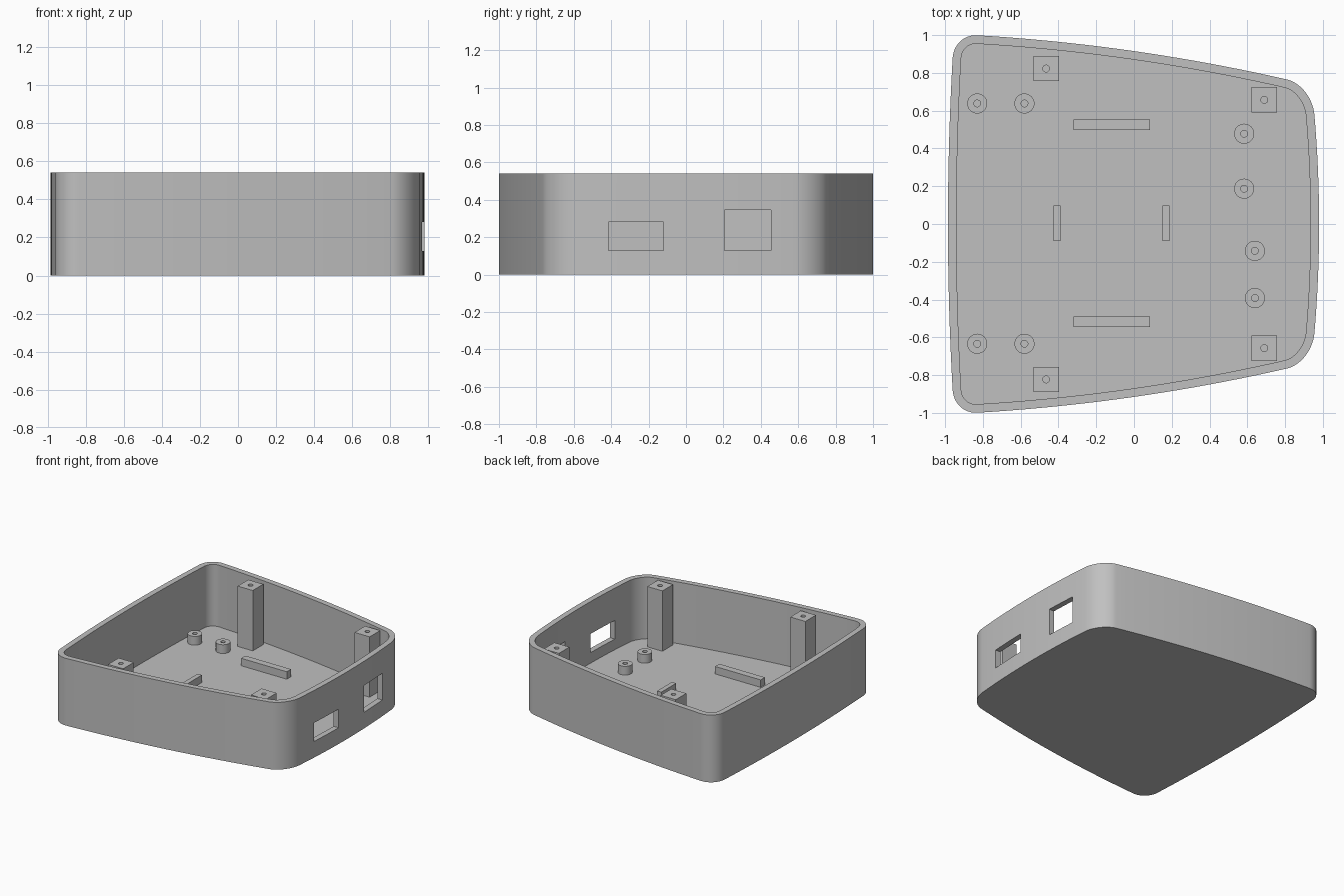
import bpy
import bmesh
from mathutils import Vector
from mathutils.geometry import interpolate_bezier

if "Cube" in bpy.data.objects:
    bpy.data.objects.remove(bpy.data.objects["Cube"])

HEIGHT, FLOOR, WALL = 0.54, 0.045, 0.045

grey = bpy.data.materials.new("plain grey")
grey.use_nodes = True
grey.diffuse_color = (0.53, 0.53, 0.53, 1)
grey.node_tree.nodes["Principled BSDF"].inputs["Base Color"].default_value = grey.diffuse_color


def finish(bm, name):
    bmesh.ops.recalc_face_normals(bm, faces=bm.faces)
    mesh = bpy.data.meshes.new(name)
    bm.to_mesh(mesh)
    bm.free()
    mesh.materials.append(grey)
    obj = bpy.data.objects.new(name, mesh)
    bpy.context.collection.objects.link(obj)
    return obj


def box(name, x0, x1, y0, y1, z0, z1):
    bm = bmesh.new()
    bmesh.ops.create_cube(bm, size=1)
    bmesh.ops.scale(bm, verts=bm.verts, vec=(x1 - x0, y1 - y0, z1 - z0))
    bmesh.ops.translate(bm, verts=bm.verts,
                        vec=((x0 + x1) / 2, (y0 + y1) / 2, (z0 + z1) / 2))
    return finish(bm, name)


def cylinder(name, x, y, radius, z0, z1):
    bm = bmesh.new()
    bmesh.ops.create_cone(bm, cap_ends=True, segments=32, radius1=radius,
                          radius2=radius, depth=z1 - z0)
    bmesh.ops.translate(bm, verts=bm.verts, vec=(x, y, (z0 + z1) / 2))
    return finish(bm, name)


def select_only(obj):
    bpy.ops.object.select_all(action="DESELECT")
    obj.select_set(True)
    bpy.context.view_layer.objects.active = obj


def cut(obj, cutter):
    mod = obj.modifiers.new("cut", "BOOLEAN")
    mod.operation, mod.solver, mod.object = "DIFFERENCE", "EXACT", cutter
    select_only(obj)
    bpy.ops.object.modifier_apply(modifier=mod.name)
    bpy.data.objects.remove(cutter)


def smooth(obj):
    select_only(obj)
    bpy.ops.object.shade_smooth_by_angle()


def curve(start, control, end, steps, pull):
    """Bezier from start to end, both handles pulled toward one control point."""
    a, c, b = (Vector((*p, 0)) for p in (start, control, end))
    return interpolate_bezier(a, a.lerp(c, pull), b.lerp(c, pull), b, steps + 1)[:-1]


def outline():
    back_l, side_l = (-0.83, 0.999), (-0.96, 0.88)
    back_r, side_r = (0.81, 0.765), (0.955, 0.58)
    half = curve((-0.985, 0), (-0.985, 0.44), side_l, 8, 2 / 3)
    half += curve(side_l, (-0.953, 1.006), back_l, 12, 0.56)
    half += curve(back_l, (0, 0.95), back_r, 20, 2 / 3)
    half += curve(back_r, (0.94, 0.735), side_r, 14, 0.56)
    half += curve(side_r, (0.98, 0.29), (0.98, 0), 8, 2 / 3)
    mirrored = [Vector((p.x, -p.y, 0)) for p in reversed(half[1:])]
    return half + [Vector((0.98, 0, 0))] + mirrored


def inset(points, distance):
    result = []
    for i, p in enumerate(points):
        t = (points[(i + 1) % len(points)] - points[i - 1]).normalized()
        result.append(p + Vector((t.y, -t.x, 0)) * distance)
    return result


# Open tray with rounded walls
outer = outline()
inner = inset(outer, WALL)
bm = bmesh.new()
rings = [[bm.verts.new((p.x, p.y, z)) for p in pts] for pts, z in
         ((outer, 0), (outer, HEIGHT), (inner, HEIGHT), (inner, FLOOR))]
for low, high in zip(rings, rings[1:]):
    for i in range(len(low)):
        j = (i + 1) % len(low)
        bm.faces.new((low[i], low[j], high[j], high[i]))
bm.faces.new(rings[0])
bm.faces.new(rings[-1])
tray = finish(bm, "tray")

# Two port openings in the +x wall
cut(tray, box("port_cutter", 0.8, 1.1, -0.415, -0.12, 0.13, 0.28))
cut(tray, box("port_cutter", 0.8, 1.1, 0.205, 0.455, 0.13, 0.345))
smooth(tray)

# Square lid posts with screw holes
for side in (1, -1):
    for x, y in ((-0.465, 0.823), (0.69, 0.657)):
        y *= side
        post = box("lid_post", x - 0.067, x + 0.067, y - 0.067, y + 0.067,
                   FLOOR - 0.01, 0.53)
        cut(post, cylinder("hole_cutter", x, y, 0.018, 0.3, 0.6))
        smooth(post)

# Round standoffs with screw holes
for x, y in ((-0.83, 0.638), (-0.58, 0.638), (-0.83, -0.634), (-0.58, -0.634),
             (0.583, 0.478), (0.583, 0.187), (0.64, -0.142), (0.64, -0.392)):
    standoff = cylinder("standoff", x, y, 0.053, FLOOR - 0.01, 0.115)
    cut(standoff, cylinder("hole_cutter", x, y, 0.018, FLOOR, 0.2))
    smooth(standoff)

# Low retaining ribs on the floor
for y in (0.525, -0.518):
    box("long_rib", -0.32, 0.085, y - 0.027, y + 0.027, FLOOR - 0.01, 0.105)
for x in (-0.408, 0.17):
    box("short_rib", x - 0.019, x + 0.019, -0.09, 0.097, FLOOR - 0.01, 0.105)
